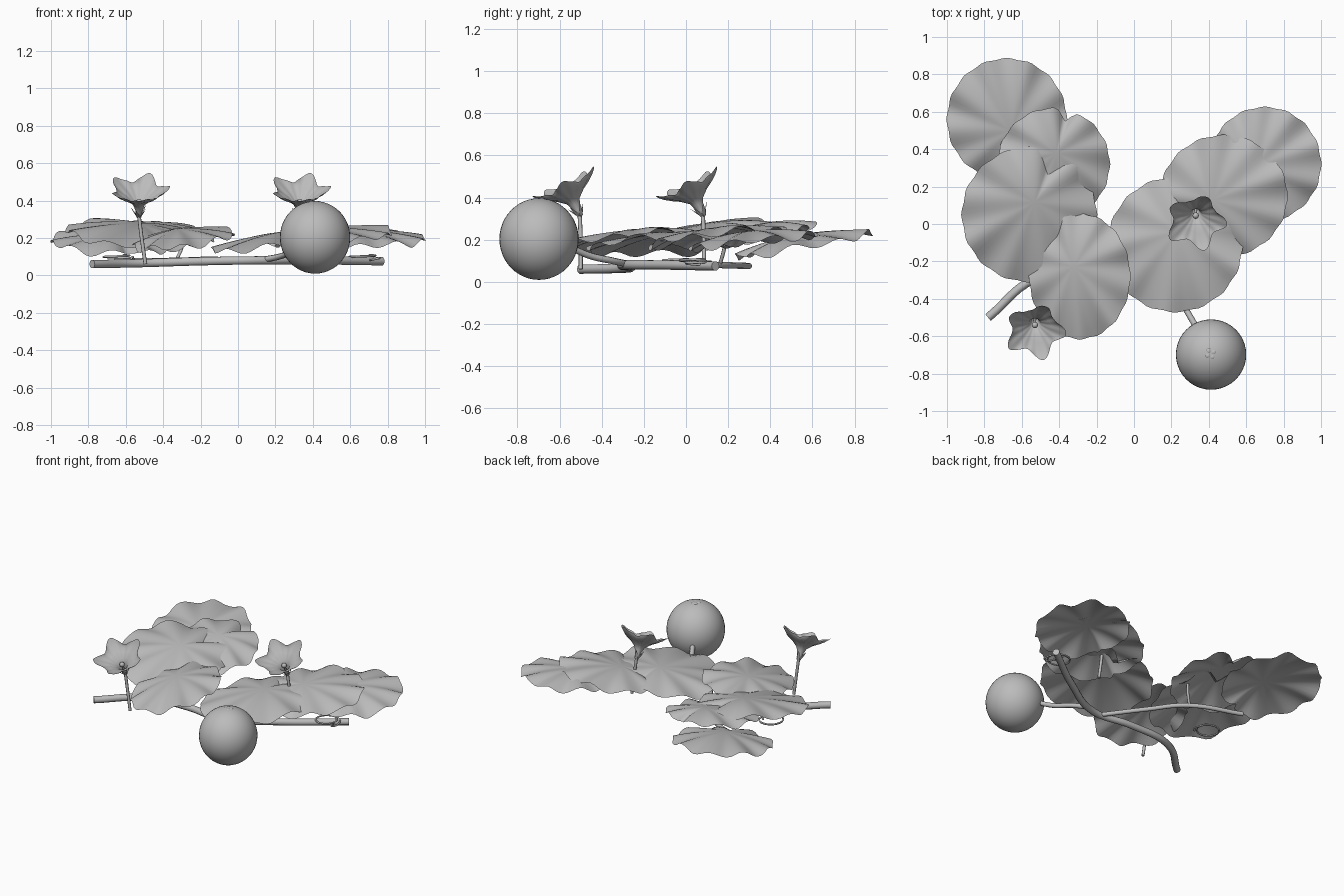
import bpy, bmesh, math
from mathutils import Vector, Matrix

if "Cube" in bpy.data.objects:
    bpy.data.objects.remove(bpy.data.objects["Cube"])

grey = bpy.data.materials.new("soft grey")
grey.diffuse_color = (0.5, 0.5, 0.5, 1)
grey.use_nodes = True
grey.node_tree.nodes["Principled BSDF"].inputs["Base Color"].default_value = grey.diffuse_color


def add_mesh(name, bm):
    bmesh.ops.remove_doubles(bm, verts=bm.verts, dist=1e-5)
    bmesh.ops.recalc_face_normals(bm, faces=bm.faces)
    me = bpy.data.meshes.new(name)
    bm.to_mesh(me)
    bm.free()
    me.materials.append(grey)
    me.shade_smooth()
    ob = bpy.data.objects.new(name, me)
    bpy.context.collection.objects.link(ob)
    return ob


def tube(name, pts, r, sides=2):
    """Round stem through points, turned into a mesh."""
    cu = bpy.data.curves.new(name, 'CURVE')
    cu.dimensions = '3D'
    cu.bevel_depth = r
    cu.bevel_resolution = sides
    cu.resolution_u = 6
    cu.use_fill_caps = True
    sp = cu.splines.new('BEZIER')
    sp.bezier_points.add(len(pts) - 1)
    for b, p in zip(sp.bezier_points, pts):
        b.co = p
        b.handle_left_type = b.handle_right_type = 'AUTO'
    ob = bpy.data.objects.new(name, cu)
    bpy.context.collection.objects.link(ob)
    bpy.ops.object.select_all(action='DESELECT')
    ob.select_set(True)
    bpy.context.view_layer.objects.active = ob
    bpy.ops.object.convert(target='MESH')
    ob.data.materials.clear()
    ob.data.materials.append(grey)
    return ob


def grid_fan(bm, func, rings, seg):
    """Closed polar surface, func(s, t) with s in 0..1 outward."""
    rows = [[bm.verts.new(func(i / rings, 2 * math.pi * j / seg)) for j in range(seg)]
            for i in range(1, rings + 1)]
    centre = bm.verts.new(func(0, 0))
    for j in range(seg):
        k = (j + 1) % seg
        bm.faces.new((centre, rows[0][j], rows[0][k]))
        for a, b in zip(rows, rows[1:]):
            bm.faces.new((a[j], b[j], b[k], a[k]))


def leaf(name, cx, cy, cz, rx, ry, notch, depth, tx, ty):
    """Domed, tilted pad with a rippled rim and a notch."""
    n = math.radians(notch)
    ax, ay = 0.2 * rx * math.cos(n), 0.2 * ry * math.sin(n)

    def surf(s, t):
        d = abs((t - n + math.pi) % (2 * math.pi) - math.pi)
        rim = 1 + 0.012 * math.cos(16 * t) - depth * max(0, 1 - d / 0.2)
        x = ax * (1 - s) + rx * rim * math.cos(t) * s
        y = ay * (1 - s) + ry * rim * math.sin(t) * s
        wave = 0.7 * math.cos(9 * (t - n) + math.pi) + 0.3 * math.cos(5 * t + cx * 9)
        ripple = 0.024 * s ** 2.4 * wave
        dome = 0.055 * (1 - s * s) - 0.015
        return (cx + x, cy + y, cz + ty * y + tx * x + ripple + dome)

    bm = bmesh.new()
    grid_fan(bm, surf, 9, 72)
    add_mesh(name, bm)


# leaves: centre, radii, notch direction and depth, tilt along x and y
leaves = [
    (-0.68, 0.56, 0.19, 0.32, 0.325, -70, 0.2, -0.04, 0.18),
    (-0.43, 0.32, 0.23, 0.30, 0.30, 75, 0.2, -0.05, 0.18),
    (-0.56, 0.05, 0.23, 0.36, 0.36, 66, 0.27, -0.09, 0.17),
    (-0.29, -0.28, 0.205, 0.27, 0.335, 130, 0.0, 0.12, 0.11),
    (0.70, 0.32, 0.205, 0.30, 0.305, 200, 0.2, 0.01, 0.11),
    (0.48, 0.15, 0.22, 0.34, 0.325, 200, 0.2, 0.08, 0.12),
    (0.22, -0.11, 0.187, 0.36, 0.36, 80, 0.22, 0.11, 0.05),
]
for i, l in enumerate(leaves):
    leaf("leaf_%d" % (i + 1), *l)

# short leaf stalk rising from the branch
tube("leaf_stalk", [(-0.33, 0.16, 0.08), (-0.30, 0.18, 0.15), (-0.29, 0.19, 0.21)], 0.009)

# main vine and its branch
tube("main_vine", [(-0.78, -0.50, 0.06), (-0.52, -0.29, 0.065), (-0.20, -0.27, 0.075),
                   (0.08, -0.30, 0.08), (0.42, -0.12, 0.08), (0.77, 0.14, 0.075)], 0.023, 3)
tube("branch_vine", [(0.02, -0.29, 0.08), (-0.16, -0.06, 0.085), (-0.32, 0.15, 0.08),
                     (-0.66, 0.30, 0.075)], 0.015)


# curled tendrils
def tendril(name, cx, cy, start):
    pts = [start]
    for i in range(13):
        a = -0.5 + i * 0.65
        r = 0.085 - 0.002 * i
        pts.append((cx + r * math.cos(a), cy + r * math.sin(a), 0.09 + 0.0015 * i))
    tube(name, pts, 0.006, 1)


tendril("tendril_left", -0.645, -0.04, (-0.57, -0.07, 0.088))
tendril("tendril_right", 0.67, 0.04, (0.70, 0.08, 0.08))


# flowers: a five-lobed funnel with sepals, pistil and stem
def flower(tag, x, y):
    base = Vector((x, y, 0.32))
    tip = Matrix.Rotation(math.radians(26), 4, 'X')
    place = Matrix.Translation(base) @ tip
    prof = [(0, 0.0), (0.014, 0.005), (0.02, 0.035), (0.034, 0.07), (0.07, 0.10),
            (0.105, 0.12), (0.132, 0.138), (0.15, 0.155)]

    def petals(s, t):
        k = s * (len(prof) - 1)
        i = min(int(k + 1e-6), len(prof) - 2)
        r = prof[i][0] + (prof[i + 1][0] - prof[i][0]) * (k - i)
        z = prof[i][1] + (prof[i + 1][1] - prof[i][1]) * (k - i)
        c = math.cos(5 * (t - math.radians(70)))
        peak = (0.5 + 0.5 * c) ** 1.3
        r *= 1 + s * s * (0.32 * peak - 0.2)
        z += s ** 3 * 0.03 * (peak - 0.4)
        z += s * s * 0.003 * math.cos(15 * (t - math.radians(70)))
        return place @ Vector((r * math.cos(t), r * math.sin(t), z))

    bm = bmesh.new()
    grid_fan(bm, petals, 14, 90)
    add_mesh("flower_petals_" + tag, bm)

    # pointed sepals under the funnel
    bm = bmesh.new()
    for i in range(5):
        rot = place @ Matrix.Rotation(math.radians(34 + 72 * i), 4, 'Z')
        v = [bm.verts.new(rot @ Vector(p)) for p in
             ((0.008, -0.01, -0.01), (0.008, 0.01, -0.01), (0.026, 0.009, 0.02),
              (0.045, 0, 0.05), (0.026, -0.009, 0.02))]
        bm.faces.new(v)
    add_mesh("flower_sepals_" + tag, bm)

    # pistil with round head
    tube("flower_pistil_" + tag, [place @ Vector((0, 0, 0)), place @ Vector((0, 0, 0.08))], 0.007)
    bm = bmesh.new()
    bmesh.ops.create_uvsphere(bm, u_segments=12, v_segments=8, radius=0.017,
                              matrix=place @ Matrix.Translation((0, 0, 0.08)))
    add_mesh("flower_pistil_head_" + tag, bm)
    tube("flower_stem_" + tag, [(x + 0.035, y + 0.005, 0.06), (x + 0.015, y + 0.005, 0.2),
                                (x, y, 0.325)], 0.01)


flower("left", -0.53, -0.505)
flower("right", 0.33, 0.08)

# round fruit with a small blossom scar and its stalk
bm = bmesh.new()
bmesh.ops.create_uvsphere(bm, u_segments=40, v_segments=24, radius=0.188,
                          matrix=Matrix.Translation((0.412, -0.698, 0.203)))
for v in bm.verts:
    v.co.z = 0.203 + (v.co.z - 0.203) * 1.03
add_mesh("fruit", bm)
bm = bmesh.new()
for i in range(4):
    a = math.radians(30 + 90 * i)
    pos = Vector((0.41 + 0.018 * math.cos(a), -0.695 + 0.018 * math.sin(a), 0.39))
    bmesh.ops.create_uvsphere(bm, u_segments=8, v_segments=6, radius=0.016,
                              matrix=Matrix.Translation(pos) @ Matrix.Diagonal((1, 1, 0.5, 1)))
add_mesh("fruit_scar", bm)
tube("fruit_stalk", [(0.14, -0.28, 0.085), (0.22, -0.35, 0.10), (0.28, -0.46, 0.125),
                     (0.35, -0.58, 0.18)], 0.016)
